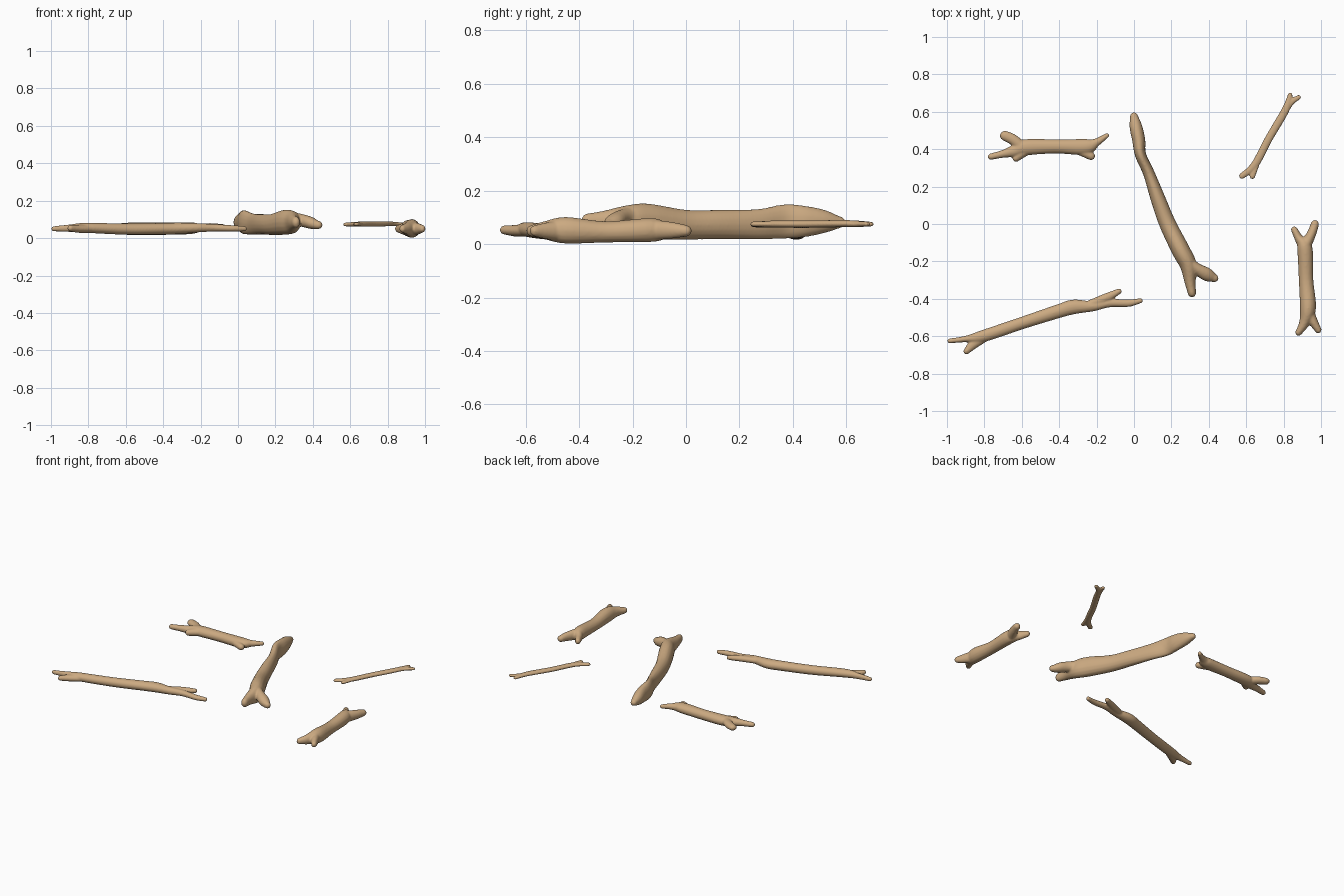
import bpy
import bmesh
from math import sin, cos, pi
from mathutils import Vector

SIDES = 16
STEPS = 6
UNIT = 0.01  # limb stations are written in hundredths

default_cube = bpy.data.objects.get("Cube")
if default_cube:
    bpy.data.objects.remove(default_cube, do_unlink=True)


def make_material(name, colour):
    material = bpy.data.materials.new(name)
    material.use_nodes = True
    material.diffuse_color = colour
    shader = material.node_tree.nodes["Principled BSDF"]
    shader.inputs["Base Color"].default_value = colour
    shader.inputs["Roughness"].default_value = 0.9
    return material


wood = make_material("tan wood", (0.6, 0.4, 0.22, 1))


def smooth_stations(stations):
    """Catmull-Rom interpolation of position, height and thickness."""
    points = [Vector(station) * UNIT for station in stations]
    padded = [points[0]] + points + [points[-1]]
    result = []
    for before, start, end, after in zip(padded, padded[1:], padded[2:], padded[3:]):
        for step in range(STEPS):
            t = step / STEPS
            bend = (end - before) * t
            bend += (before * 2 - start * 5 + end * 4 - after) * t ** 2
            bend += (start * 3 - before - end * 3 + after) * t ** 3
            result.append(start + bend / 2)
    result.append(points[-1])
    return result


def add_ring(bm, centre, side, width, height):
    ring = []
    for index in range(SIDES):
        angle = 2 * pi * index / SIDES
        offset = side * (cos(angle) * width) + Vector((0, 0, sin(angle) * height))
        ring.append(bm.verts.new(centre + offset))
    return ring


def add_limb(bm, stations):
    """Sweep an oval along (x, y, z, half width, half height) with round ends."""
    path = smooth_stations(stations)
    rings = []
    last = len(path) - 1
    for index, point in enumerate(path):
        ahead = path[min(index + 1, last)]
        behind = path[max(index - 1, 0)]
        along = Vector((ahead[0] - behind[0], ahead[1] - behind[1], 0)).normalized()
        side = Vector((along.y, -along.x, 0))
        centre = Vector(point[:3])
        width, height = point[3], point[4]
        # Domed caps are extra shrinking rings past each end
        if index == 0:
            turns = [-0.9, -0.6, -0.3, 0]
        elif index == last:
            turns = [0, 0.3, 0.6, 0.9]
        else:
            turns = [0]
        for turn in turns:
            angle = turn * pi / 2
            scale = cos(angle)
            rings.append(add_ring(bm, centre + along * (sin(angle) * width),
                                  side, width * scale, height * scale))
    for first, second in zip(rings, rings[1:]):
        for index in range(SIDES):
            following = (index + 1) % SIDES
            bm.faces.new((first[index], first[following],
                          second[following], second[index]))
    bm.faces.new(rings[0])
    bm.faces.new(rings[-1])


def make_branch(name, limbs, voxel):
    """Merge overlapping limbs into one soft, continuous piece of wood."""
    bm = bmesh.new()
    for stations in limbs:
        add_limb(bm, stations)
    bmesh.ops.recalc_face_normals(bm, faces=bm.faces)
    mesh = bpy.data.meshes.new(name)
    bm.to_mesh(mesh)
    bm.free()
    mesh.materials.append(wood)
    mesh.shade_smooth()
    branch = bpy.data.objects.new(name, mesh)
    bpy.context.scene.collection.objects.link(branch)
    remesh = branch.modifiers.new("merge limbs", "REMESH")
    remesh.mode = "VOXEL"
    remesh.voxel_size = voxel
    remesh.use_smooth_shade = True
    soften = branch.modifiers.new("soften joints", "SMOOTH")
    soften.factor = 0.5
    soften.iterations = 4
    return branch


# Thick crooked log in the middle: trunk and side fork
make_branch("middle_log", [
    [(0, 57.5, 8.2, 2.2, 2.2), (1, 52, 8.5, 3.4, 4.3), (2.5, 45, 8.5, 3.5, 5.8),
     (3.5, 37, 8.5, 3, 6.5), (8, 27, 7.5, 3.1, 5.7), (13, 13, 7.4, 4, 5.5),
     (18, 0, 7.3, 4.5, 5.6), (25, -14, 8.5, 4.9, 6.7),
     (29, -22, 8.5, 4.5, 6.1), (30, -31, 8.5, 3, 4), (31, -37, 8.5, 2.2, 3)],
    [(28, -19, 10, 3, 4), (33, -23.5, 9.7, 3, 3.5),
     (39, -27, 8.2, 3.6, 3.3), (43, -29, 7, 2.2, 2.2)],
], 0.006)

# Long slender branch: trunk and front tine, back tine, outer fork
make_branch("long_branch", [
    [(-98.5, -62.5, 5, 1.3, 1.4), (-90, -61.5, 5.3, 1.7, 2), (-81, -60, 5.5, 3.2, 2.7),
     (-60, -53, 4.8, 3.3, 3), (-40, -46.5, 5, 3.7, 3.1), (-32, -44.3, 5.2, 3.9, 3.1),
     (-22, -44, 5.5, 2.7, 2.5), (-13, -42.3, 5.5, 2.2, 2), (-3, -42.3, 5.2, 2, 1.7),
     (3.5, -41, 5, 1.3, 1.4)],
    [(-25, -43.5, 5.5, 2.2, 2), (-15, -39.5, 6, 2.4, 2), (-8, -36, 6, 1.5, 1.5)],
    [(-78, -59, 5, 2.8, 2.2), (-85, -63.5, 5, 2.8, 2.2), (-89.5, -68, 5.3, 1.7, 1.7)],
], 0.005)

# Short log at the back: trunk with lower left tine, stubs and right fork
make_branch("back_log", [
    [(-76.5, 36, 5, 1.7, 1.7), (-70, 37.5, 5, 2.1, 2.1), (-64, 39, 5, 3.3, 2.8),
     (-58, 41, 5, 4.3, 3.3), (-42, 41.5, 5, 3.8, 3.3), (-26, 41.3, 5.3, 4.2, 3.2),
     (-20, 43.7, 5.5, 2.2, 2.1), (-14.5, 47.3, 5.5, 1.3, 1.4)],
    [(-60, 41, 5.3, 3, 2.6), (-64.5, 45, 5.5, 2.9, 2.4), (-69, 47.2, 5.5, 2.7, 2.1)],
    [(-59, 39, 5, 3.2, 2.6), (-63, 35.2, 4.8, 2, 2.1)],
    [(-29, 40, 5, 3.2, 2.6), (-23, 36.3, 5, 2.2, 2.1)],
], 0.005)

# Thin flat twig with a fork at both ends
make_branch("thin_twig", [
    [(57.7, 25.7, 7.3, 1.6, 1), (64.5, 31.5, 7.5, 2.1, 1.3), (72, 45.5, 7.5, 2.1, 1.4),
     (81, 61, 7.7, 2.1, 1.3), (83.5, 69, 7.5, 1.3, 0.9)],
    [(66, 33, 7.5, 1.5, 1), (63.3, 25.5, 7.5, 1.5, 1)],
    [(81, 60, 7.5, 1.5, 1), (84, 65, 7.5, 1.6, 1.1), (88, 67.7, 7.5, 1.3, 0.9)],
], 0.004)

# Stout log on the left side with a fork at both ends
make_branch("left_log", [
    [(85.7, -3, 5, 1.8, 2.1), (88, -7.5, 5, 2.3, 3), (91.3, -13, 5.3, 4.1, 4.5),
     (92, -30, 4.6, 3.9, 4), (93, -45, 5.2, 4.3, 5),
     (91, -53, 5.2, 2.8, 3.4), (88, -58, 5, 1.8, 2.1)],
    [(91, -13, 5.3, 3.2, 4), (95, -5, 5.2, 2.5, 3.1), (96.7, 0, 5, 2.2, 2.2)],
    [(93, -47, 5, 3.3, 4), (96.3, -53, 5, 2.4, 3), (98.5, -56.7, 5, 1.8, 2.1)],
], 0.006)
